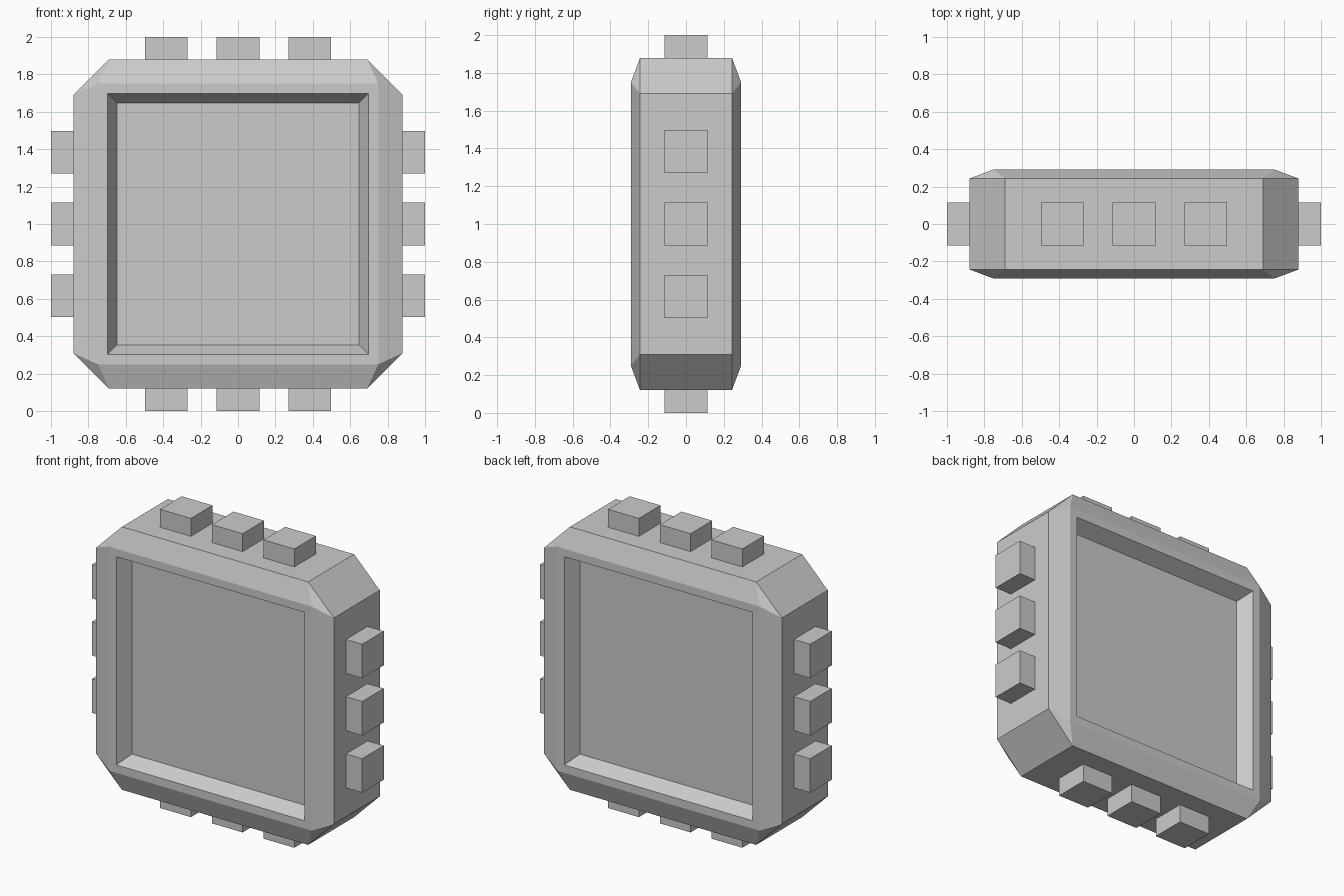
import bpy
import bmesh
from math import cos, sin, pi
from mathutils import Matrix

cube = bpy.data.objects.get("Cube")
if cube:
    bpy.data.objects.remove(cube, do_unlink=True)

CENTRE = Matrix.Translation((0, 0, 1))

grey = bpy.data.materials.new("plain grey")
grey.use_nodes = True
colour = (0.6, 0.6, 0.6, 1)
grey.diffuse_color = colour
grey.node_tree.nodes["Principled BSDF"].inputs["Base Color"].default_value = colour


def add_object(name, bm):
    bmesh.ops.recalc_face_normals(bm, faces=bm.faces)
    mesh = bpy.data.meshes.new(name)
    bm.to_mesh(mesh)
    bm.free()
    mesh.materials.append(grey)
    obj = bpy.data.objects.new(name, mesh)
    bpy.context.collection.objects.link(obj)
    return obj


# Body: octagonal rim narrowing to a square face at front and back
bm = bmesh.new()
for y in (-1, 1):
    for sx in (-1, 1):
        for sz in (-1, 1):
            bm.verts.new((sx * 0.88, y * 0.243, sz * 0.69))
            bm.verts.new((sx * 0.69, y * 0.243, sz * 0.88))
            bm.verts.new((sx * 0.75, y * 0.292, sz * 0.75))
bmesh.ops.convex_hull(bm, input=bm.verts)
bmesh.ops.dissolve_limit(bm, angle_limit=0.01, verts=bm.verts, edges=bm.edges)
bmesh.ops.recalc_face_normals(bm, faces=bm.faces)

# Recessed panels with sloping walls on both faces
panels = [f for f in bm.faces if abs(f.normal.y) > 0.99]
for panel in panels:
    bmesh.ops.inset_region(bm, faces=[panel], thickness=0.075)
    bmesh.ops.inset_region(bm, faces=[panel], thickness=0.07, depth=-0.095)
bm.transform(CENTRE)
add_object("body", bm)

# Three square pegs on each of the four edges
for side, angle in (("top", 0), ("right", -pi / 2), ("bottom", pi), ("left", pi / 2)):
    bm = bmesh.new()
    for offset in (-0.383, 0, 0.383):
        bmesh.ops.create_cube(bm, size=1, matrix=Matrix.Translation((offset, 0, 0.93))
                              @ Matrix.Diagonal((0.228, 0.228, 0.14, 1)))
    bm.transform(CENTRE @ Matrix.Rotation(angle, 4, "Y"))
    add_object(side + "_pegs", bm)
